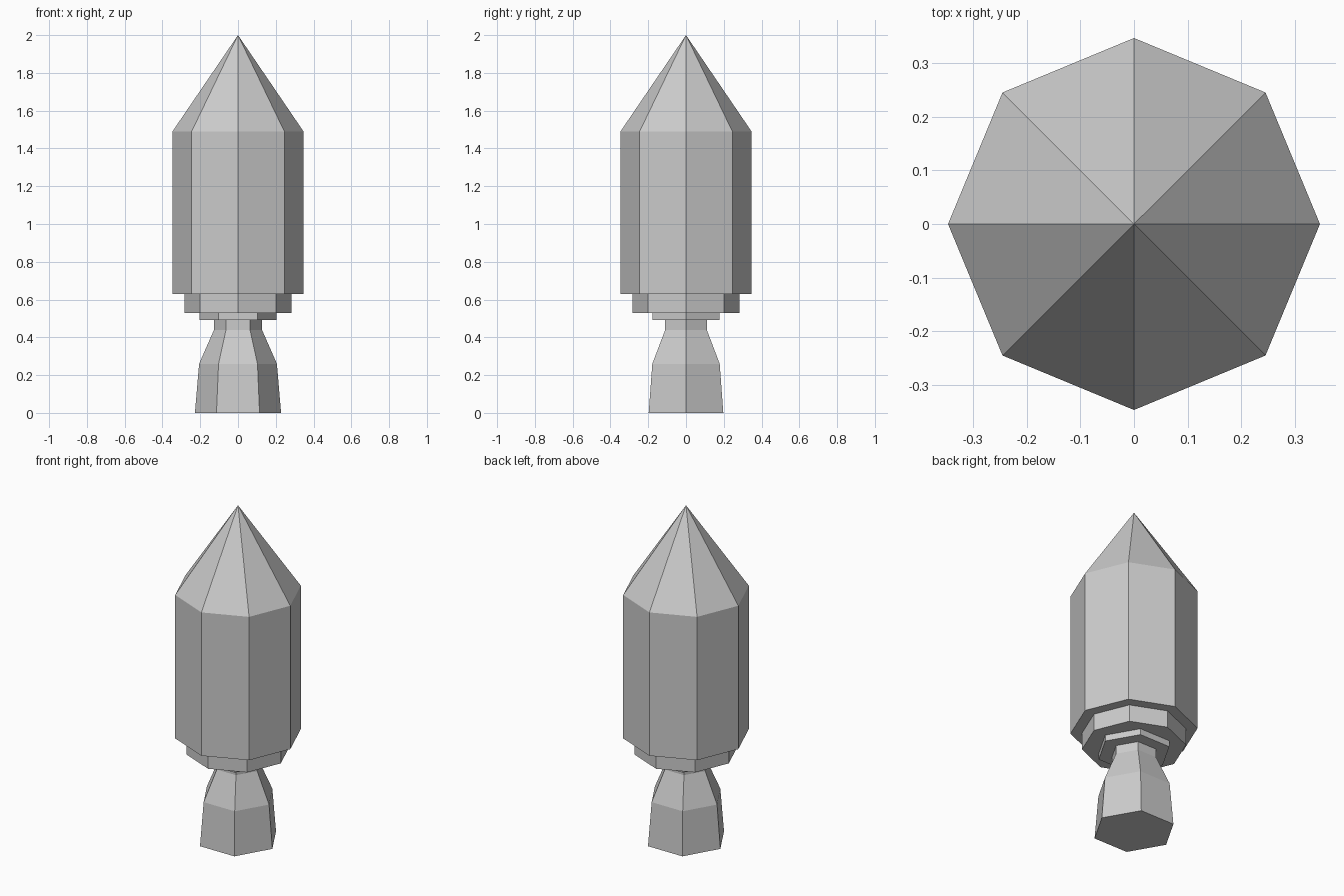
import bpy
import bmesh
from math import cos, sin, tau

old = bpy.data.objects.get("Cube")
if old:
    bpy.data.objects.remove(old, do_unlink=True)

# Single plain grey material
grey = bpy.data.materials.new("plain grey")
grey.use_nodes = True
colour = (0.6, 0.6, 0.6, 1)
grey.diffuse_color = colour
grey.node_tree.nodes["Principled BSDF"].inputs["Base Color"].default_value = colour


def lathe(name, sides, profile):
    """Faceted solid from (radius, z) pairs, bottom to top; radius 0 is a tip."""
    bm = bmesh.new()
    rings = []
    for r, z in profile:
        if r == 0:
            rings.append([bm.verts.new((0, 0, z))] * sides)
        else:
            rings.append([bm.verts.new((r * cos(tau * i / sides),
                                        r * sin(tau * i / sides), z))
                          for i in range(sides)])
    for low, high in zip(rings, rings[1:]):
        for i in range(sides):
            j = (i + 1) % sides
            corners = [low[i], low[j], high[j], high[i]]
            bm.faces.new(list(dict.fromkeys(corners)))
    # Close the flat ends
    bm.faces.new(rings[0][::-1])
    if profile[-1][0] > 0:
        bm.faces.new(rings[-1])
    bmesh.ops.recalc_face_normals(bm, faces=bm.faces)
    mesh = bpy.data.meshes.new(name)
    bm.to_mesh(mesh)
    bm.free()
    mesh.materials.append(grey)
    obj = bpy.data.objects.new(name, mesh)
    bpy.context.collection.objects.link(obj)
    return obj


# Eight-sided hull with pointed nose, and the stepped collar beneath it
lathe("hull_and_nose", 8, [(0.347, 0.63), (0.347, 1.49), (0, 2)])
lathe("collar", 8, [(0.284, 0.528), (0.284, 0.63)])

# Six-sided mounting plate and engine bell
lathe("mounting_plate", 6, [(0.204, 0.491), (0.204, 0.528)])
lathe("engine_bell", 6, [(0.228, 0), (0.206, 0.26), (0.127, 0.44), (0.127, 0.491)])
